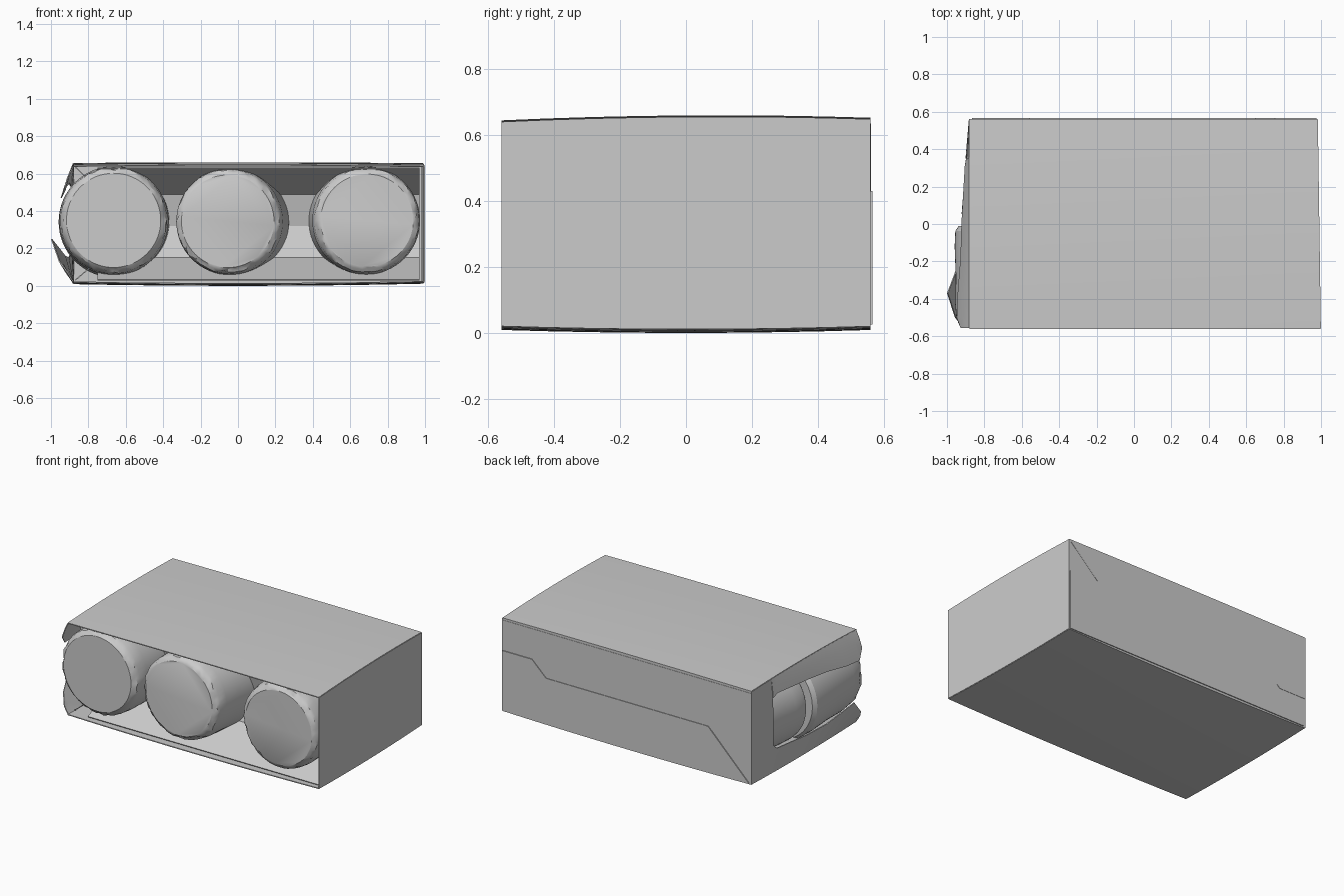
import bpy, bmesh, math, random

if "Cube" in bpy.data.objects:
    bpy.data.objects.remove(bpy.data.objects["Cube"])
random.seed(4)

grey = bpy.data.materials.new("plain light grey")
grey.diffuse_color = (0.6, 0.6, 0.6, 1)
grey.use_nodes = True
grey.node_tree.nodes["Principled BSDF"].inputs["Base Color"].default_value = grey.diffuse_color


def finish(name, bm, thick=0.0, angle=30):
    bmesh.ops.remove_doubles(bm, verts=bm.verts, dist=0.0005)
    bmesh.ops.recalc_face_normals(bm, faces=bm.faces)
    me = bpy.data.meshes.new(name)
    bm.to_mesh(me)
    bm.free()
    ob = bpy.data.objects.new(name, me)
    bpy.context.collection.objects.link(ob)
    me.materials.append(grey)
    bpy.ops.object.select_all(action='DESELECT')
    ob.select_set(True)
    bpy.context.view_layer.objects.active = ob
    if thick:
        mod = ob.modifiers.new("card thickness", 'SOLIDIFY')
        mod.thickness, mod.offset = thick, 0
        bpy.ops.object.modifier_apply(modifier=mod.name)
    bpy.ops.object.shade_smooth_by_angle(angle=math.radians(angle))
    return ob


def loft(name, rows, thick=0.006, closed=False, caps=False):
    """Skin a list of equal-length point rows."""
    bm = bmesh.new()
    vs = [[bm.verts.new(p) for p in r] for r in rows]
    n = len(rows[0])
    for a, b in zip(vs, vs[1:]):
        for i in range(n if closed else n - 1):
            j = (i + 1) % n
            bm.faces.new((a[i], a[j], b[j], b[i]))
    if caps:
        bm.faces.new(vs[0])
        bm.faces.new(vs[-1])
    return finish(name, bm, thick)


def sheet(name, f, nu=12, nv=8):
    return loft(name, [[f(u / nu, v / nv) for u in range(nu + 1)] for v in range(nv + 1)])


# Gently bulging card box
W, D = 0.93, 0.56
def right_x(y): return 0.988 - 0.008 * y / D
def px(u, y): return -0.88 + u * (right_x(y) + 0.88)
def top_z(x, y): return 0.646 + 0.011 * (1 - (y / D) ** 2) + 0.004 * y / D - 0.004 * (x / W) ** 2
def bot_z(x, y): return 0.003 + 0.009 * (y / D) ** 2 + 0.01 * (x / W) ** 2
def py(v): return -D + 2 * D * v
def mix(a, b, t): return a + (b - a) * t

sheet("box_top", lambda u, v: (px(u, py(v)), py(v), top_z(px(u, py(v)), py(v))))
sheet("box_bottom", lambda u, v: (px(u, py(v)), py(v), bot_z(px(u, py(v)), py(v))))
sheet("box_right_side", lambda u, v: (
    right_x(py(u)), py(u), mix(bot_z(0.98, py(u)), top_z(0.98, py(u)), v)))
sheet("box_back", lambda u, v: (
    px(u, D), D - 0.003, mix(bot_z(px(u, D), D), top_z(px(u, D), D), v)))

# Left side: closed panel at the back, then splayed strips around the window
sheet("left_side_panel", lambda u, v: (
    -0.88 - 0.018 * u * math.sin(math.pi * v), mix(D, 0.35, u),
    mix(bot_z(-0.88, mix(D, 0.35, u)), top_z(-0.88, mix(D, 0.35, u)), v)), 3, 8)
window = [  # y, x and z of upper edge, x and z of lower edge
    (0.35, -0.895, 0.53, -0.892, 0.21), (0.31, -0.902, 0.55, -0.895, 0.175),
    (0.0, -0.92, 0.53, -0.905, 0.15), (-0.18, -0.925, 0.51, -0.925, 0.16),
    (-0.37, -0.94, 0.48, -0.997, 0.25), (-0.50, -0.945, 0.47, -0.955, 0.13),
    (-0.555, -0.925, 0.53, -0.91, 0.07)]
loft("window_upper_strip", [[(-0.88, y, top_z(-0.88, y)),
     (mix(-0.88, xt, 0.5), y, mix(top_z(-0.88, y), zt, 0.4)), (xt, y, zt)]
     for y, xt, zt, xb, zb in window])
loft("window_lower_strip", [[(-0.88, y, bot_z(-0.88, y)),
     (mix(-0.88, xb, 0.5), y, mix(bot_z(-0.88, y), zb, 0.45)), (xb, y, zb)]
     for y, xt, zt, xb, zb in window])


# Folded and glued flaps on the back
def plate(name, pts, depth):
    bm = bmesh.new()
    f = bm.faces.new([bm.verts.new((x, D - 0.002, z)) for x, z in pts])
    ext = bmesh.ops.extrude_face_region(bm, geom=[f])['geom']
    bmesh.ops.translate(bm, vec=(0, depth, 0),
                        verts=[g for g in ext if isinstance(g, bmesh.types.BMVert)])
    finish(name, bm)

plate("back_upper_flap", [(0.97, 0.635), (0.65, 0.33), (-0.56, 0.33),
                          (-0.68, 0.22), (-0.875, 0.22), (-0.875, 0.635)], 0.004)
plate("back_lower_flap", [(0.975, 0.025), (0.975, 0.43), (0.755, 0.43),
                          (0.65, 0.33), (-0.56, 0.33), (-0.865, 0.025)], 0.008)

# Inner liner closing the gaps between and behind the cans
liner = [(-0.53, 0.63), (-0.24, 0.49), (-0.2, 0.32), (-0.26, 0.15), (-0.53, 0.03)]
loft("inner_liner", [[(x, y, z) for y, z in liner] for x in (-0.75, 0.0, 0.97)])
loft("window_liner", [[(-0.87, y, 0.635), (-0.73, y, 0.5), (-0.73, y, 0.15), (-0.87, y, 0.03)]
                      for y in (-0.5, 0.54)])


# Cans lying front to back, with crinkled front rims
def can(name, front, back, r0, r1, y0, y1, crinkle):
    prof = [(0.0, 0.90), (0.012, 0.94), (0.04, 0.985), (0.09, 1.0), (0.22, 1.0),
            (0.5, 0.975), (0.8, 1.0), (0.95, 0.99), (1.0, 0.93)]
    n, rows = 64, []
    for k, (t, s) in enumerate(prof):
        cx, cz = mix(front[0], back[0], t), mix(front[1], back[1], t)
        r = mix(r0, r1, min(1, t * 3)) * s
        ring = []
        for i in range(n):
            a = 2 * math.pi * i / n
            j = random.uniform(-1, 1) * crinkle if k in (1, 2) else 0
            ring.append((cx + (r + j) * math.cos(a), mix(y0, y1, t) + abs(j),
                         cz + (r + j) * math.sin(a)))
        rows.append(ring)
    loft(name, rows, 0, True, True)

cans = [("left", (-0.665, 0.35), (-0.66, 0.34), 0.28, 0.298, -0.01),
        ("middle", (-0.055, 0.345), (-0.01, 0.34), 0.275, 0.29, -0.14),
        ("right", (0.69, 0.35), (0.67, 0.345), 0.275, 0.295, -0.14)]
for label, front, back, r0, r1, end in cans:
    can("front_can_" + label, front, back, r0, r1, -0.552, end, 0.007)
can("rear_can_left", (-0.64, 0.34), (-0.6, 0.34), 0.285, 0.285, 0.01, 0.54, 0)
